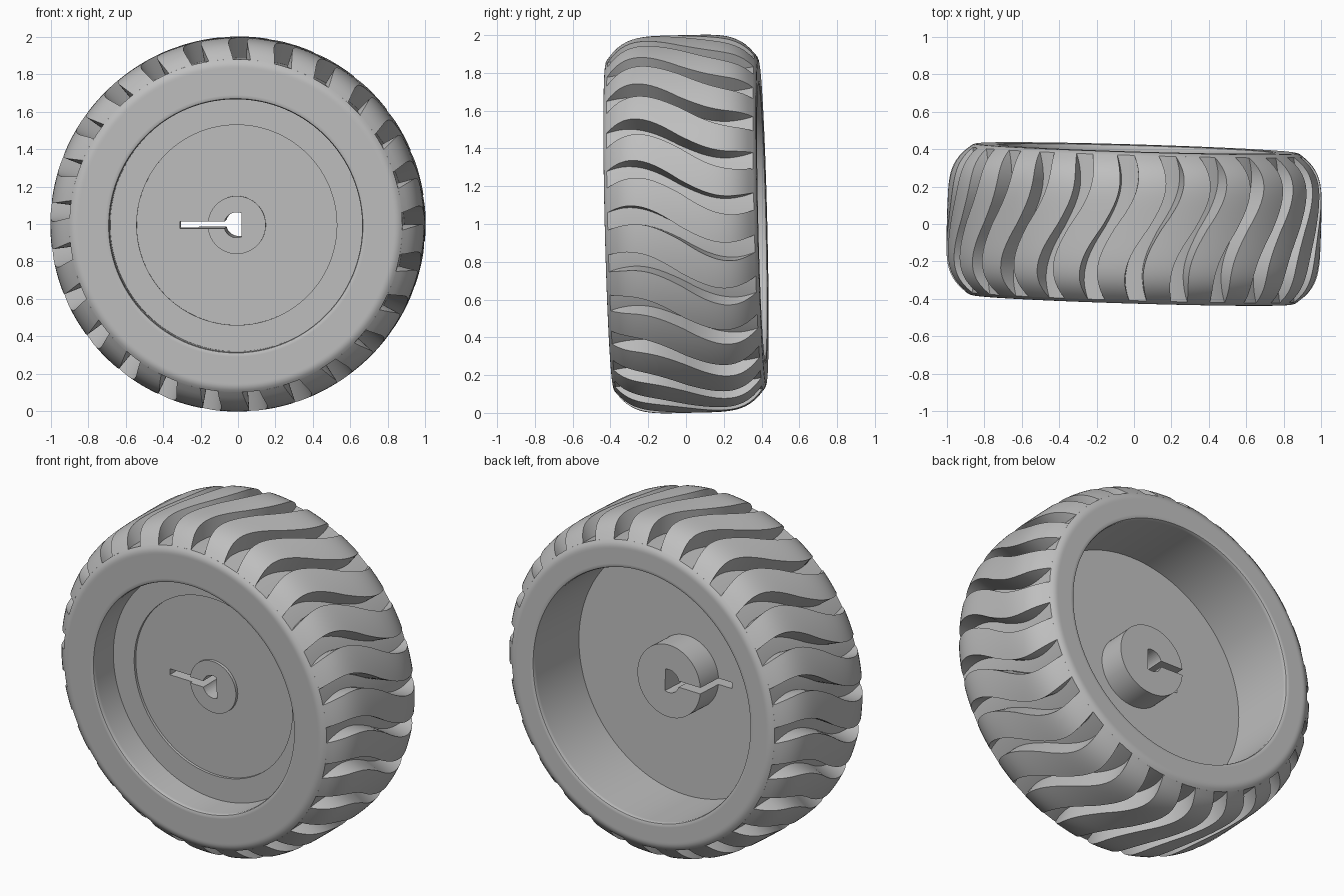
import bpy, bmesh, math

cube = bpy.data.objects.get("Cube")
if cube:
    bpy.data.objects.remove(cube, do_unlink=True)

SEGMENTS = 125
BLOCKS = 25
HALF = 0.405                      # half the tyre width
SHOULDER = 0.388                  # where the tread meets the sidewall
FLOOR = 0.89                      # radius of the groove floor
TILT = (0.024, 0.0, -0.03)        # the wheel leans slightly

grey = bpy.data.materials.new("plain_grey")
grey.use_nodes = True
grey.diffuse_color = (0.52, 0.52, 0.52, 1)
grey.node_tree.nodes["Principled BSDF"].inputs["Base Color"].default_value = (0.52, 0.52, 0.52, 1)


def finish(bm, name):
    bmesh.ops.remove_doubles(bm, verts=bm.verts, dist=0.0001)
    bmesh.ops.recalc_face_normals(bm, faces=bm.faces)
    mesh = bpy.data.meshes.new(name)
    bm.to_mesh(mesh)
    bm.free()
    obj = bpy.data.objects.new(name, mesh)
    bpy.context.collection.objects.link(obj)
    mesh.materials.append(grey)
    obj.location.z = 1
    obj.rotation_euler = TILT
    return obj


def smooth(obj):
    bpy.ops.object.select_all(action="DESELECT")
    obj.select_set(True)
    bpy.context.view_layer.objects.active = obj
    bpy.ops.object.shade_smooth_by_angle(angle=math.radians(35))


def polar(r, angle, y):
    return (r * math.cos(angle), y, r * math.sin(angle))


def revolve(name, profile, closed):
    """Turn a (radius, y) profile about the wheel axle."""
    bm = bmesh.new()
    verts = [bm.verts.new((r, y, 0)) for r, y in profile]
    pairs = list(zip(verts, verts[1:]))
    if closed:
        pairs.append((verts[-1], verts[0]))
    edges = [bm.edges.new(p) for p in pairs]
    bmesh.ops.spin(bm, geom=verts + edges, cent=(0, 0, 0), axis=(0, 1, 0),
                   angle=math.tau, steps=SEGMENTS, use_duplicate=False)
    return finish(bm, name)


def tyre_side(bore, inner_y):
    """Half a tyre section: groove floor, shoulder, flat sidewall, lip and bore."""
    return [(FLOOR, SHOULDER), (0.878, 0.397), (0.865, 0.403), (0.852, HALF), (0.842, HALF),
            (bore + 0.024, HALF), (bore + 0.014, HALF), (bore + 0.004, 0.401),
            (bore, 0.391), (bore, 0.38), (bore, inner_y)]


# Tyre carcass, with a wider bore at the back than at the front
front = [(r, -y) for r, y in reversed(tyre_side(0.676, 0.1))]
smooth(revolve("tyre_body", tyre_side(0.732, -0.1) + front, True))

# Wheel centre: disc with shallow front recess, raised front boss and long rear hub
core = revolve("wheel_centre", [
    (0, -0.227), (0.155, -0.227), (0.155, -0.21), (0.535, -0.21), (0.535, -0.225),
    (0.74, -0.225), (0.74, -0.01), (0.213, -0.01), (0.213, 0.155), (0, 0.155)], False)

# D-shaped axle hole with a slot running out to one side
FLAT, HOLE, SLOT, SLOT_END = 0.025, 0.068, 0.018, -0.305
start = math.acos(FLAT / HOLE)
stop = math.pi - math.asin(SLOT / HOLE)
arc = [start + (stop - start) * i / 12 for i in range(13)]
upper = [(HOLE * math.cos(a), HOLE * math.sin(a)) for a in arc] + [(SLOT_END, SLOT)]
outline = upper + [(x, -z) for x, z in reversed(upper)]
bm = bmesh.new()
face = bm.faces.new([bm.verts.new((x, -0.5, z)) for x, z in outline])
swept = bmesh.ops.extrude_face_region(bm, geom=[face])["geom"]
bmesh.ops.translate(bm, vec=(0, 1, 0), verts=[v for v in swept if isinstance(v, bmesh.types.BMVert)])
cutter = finish(bm, "axle_slot_cutter")
cutter.hide_render = True

cut = core.modifiers.new("axle_slot", "BOOLEAN")
cut.operation = "DIFFERENCE"
cut.solver = "EXACT"
cut.object = cutter
bpy.context.view_layer.objects.active = core
bpy.ops.object.modifier_apply(modifier=cut.name)
bpy.data.objects.remove(cutter, do_unlink=True)
smooth(core)


# Tread: wavy blocks over a crowned surface that runs down to the groove floor
def crown(y):
    return 1 - (1 - FLOOR) * (abs(y) / SHOULDER) ** 4.8


def wave(y):
    return -0.105 * math.sin(6 * y)


def groove_half_width(y):
    return 0.036 + 0.016 * min(1, abs(y) / 0.3)


ROWS, COLS = 32, 6
pitch = math.tau / BLOCKS
first_groove = math.radians(83.5)
bm = bmesh.new()
for block in range(BLOCKS):
    grid = []
    for i in range(ROWS + 1):
        y = SHOULDER * (2 * i / ROWS - 1)
        base = first_groove + block * pitch + wave(y)
        a0, a1 = base + groove_half_width(y), base + pitch - groove_half_width(y)
        angles = [a0 + (a1 - a0) * j / COLS for j in range(COLS + 1)]
        row = [polar(crown(y), a, y) for a in angles]
        row = [polar(FLOOR - 0.02, a0, y)] + row + [polar(FLOOR - 0.02, a1, y)]
        grid.append([bm.verts.new(p) for p in row])
    for low, high in zip(grid, grid[1:]):
        for j in range(len(low) - 1):
            bm.faces.new((low[j], low[j + 1], high[j + 1], high[j]))
        bm.faces.new((low[-1], low[0], high[0], high[-1]))
    bm.faces.new(grid[0])
    bm.faces.new(grid[-1])
smooth(finish(bm, "tread_blocks"))
